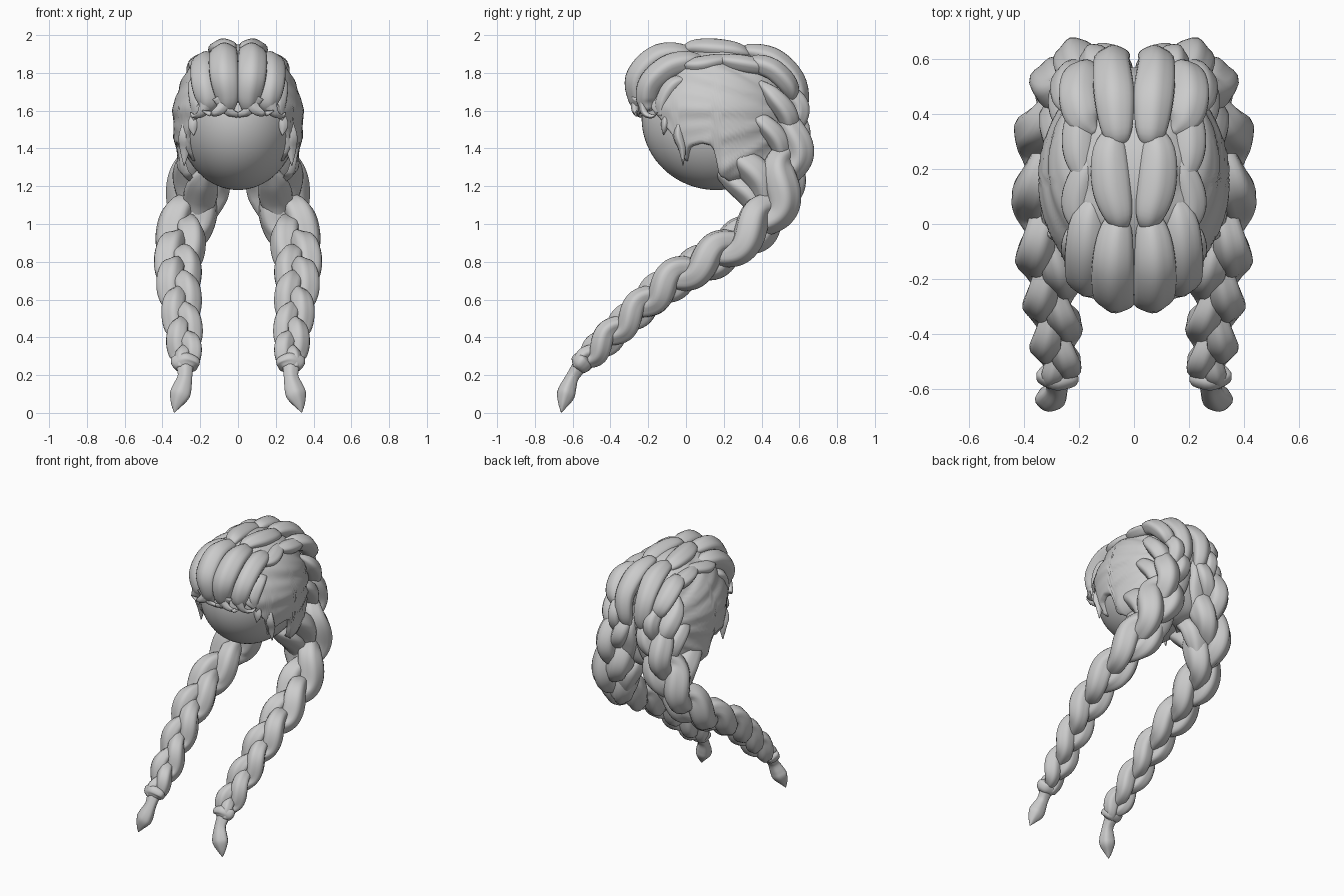
import bpy, bmesh, math
from mathutils import Vector

C = Vector((0, 0.16, 1.56))          # centre of the head


def lerp_table(table, u):
    for (a, va), (b, vb) in zip(table, table[1:]):
        if u <= b:
            return va + (vb - va) * max(0, u - a) / (b - a)
    return table[-1][1]


def sample(keys, n):
    """Smooth path through keys; each key is (x, y, z, radius)."""
    k = [Vector(p) for p in keys]
    k = [2 * k[0] - k[1]] + k + [2 * k[-1] - k[-2]]
    out = []
    for i in range(n + 1):
        u = i / n * (len(keys) - 1)
        j = min(int(u), len(keys) - 2)
        t = u - j
        a, b, c, d = k[j:j + 4]
        out.append(0.5 * (2 * b + (c - a) * t + (2 * a - 5 * b + 4 * c - d) * t ** 2
                          + (3 * b - a - 3 * c + d) * t ** 3))
    return [(p.to_3d(), max(p.w, 0.002)) for p in out]


def frame(path, i, ref):
    t = (path[min(i + 1, len(path) - 1)][0] - path[max(i - 1, 0)][0]).normalized()
    s = (ref - t * ref.dot(t)).normalized()
    return s, t.cross(s)


def tube(bm, path, ref=(1, 0, 0), flat=1.0, groove=0.045, seg=24):
    """Closed tube with shallow hair grooves."""
    rings = []
    for i, (p, r) in enumerate(path):
        s, n = frame(path, i, Vector(ref))
        ring = []
        for j in range(seg):
            a = 2 * math.pi * j / seg
            g = r * (1 + groove * math.sin(5 * a + i * 0.05) + groove * 0.6 * math.sin(3 * a + 1))
            ring.append(bm.verts.new(p + s * math.cos(a) * g + n * math.sin(a) * g * flat))
        rings.append(ring)
    for r0, r1 in zip(rings, rings[1:]):
        for j in range(seg):
            k = (j + 1) % seg
            bm.faces.new((r0[j], r0[k], r1[k], r1[j]))
    bm.faces.new(rings[0])
    bm.faces.new(rings[-1])


def finish(bm, name, mirror=True):
    bmesh.ops.recalc_face_normals(bm, faces=bm.faces)
    me = bpy.data.meshes.new(name)
    bm.to_mesh(me)
    bm.free()
    for p in me.polygons:
        p.use_smooth = True
    ob = bpy.data.objects.new(name, me)
    bpy.context.collection.objects.link(ob)
    if mirror:
        m = ob.modifiers.new("mirror", 'MIRROR')
        m.use_mirror_merge = False
    return ob


def locks(name, items, flat=0.8, n=24):
    bm = bmesh.new()
    for keys in items:
        tube(bm, sample(keys, n), flat=flat)
    return finish(bm, name)


# Smooth head
bm = bmesh.new()
bmesh.ops.create_uvsphere(bm, u_segments=64, v_segments=40, radius=1)
for v in bm.verts:
    v.co = C + Vector((v.co.x * 0.32, v.co.y * 0.395, v.co.z * 0.38))
finish(bm, "head", mirror=False)

# Swept-back hair shell with a shaped hairline (azimuth in degrees from front, edge height)
hairline = [(0, 1.64), (30, 1.62), (42, 1.55), (54, 1.46), (61, 1.31), (68, 1.40), (78, 1.42),
            (87, 1.40), (93, 1.24), (112, 1.185), (180, 1.19)]
bm = bmesh.new()
COLS, ROWS = 160, 44
grid = []
for i in range(COLS):
    a = 2 * math.pi * i / COLS
    deg = abs(math.degrees(a) if a <= math.pi else math.degrees(a) - 360)
    zh = (lerp_table(hairline, deg) - C.z) / 0.39
    end = math.acos(max(-0.97, min(0.97, zh)))
    nape = min(1, max(0, (deg - 78) / 20))            # fuller towards the nape
    col = []
    for j in range(ROWS + 1):
        th = 0.02 + (end - 0.02) * j / ROWS
        d = Vector((math.sin(th) * math.sin(a), -math.sin(th) * math.cos(a), math.cos(th)))
        f = 1 + 0.8 * nape * max(0, -d.z) ** 3
        p = Vector((d.x * 0.345 * f, d.y * 0.41 * f, d.z * 0.39))
        psi = math.atan2(p.z - 0.02, 0.5 - p.y)       # strands converge at the back
        side = min(1, abs(p.x) / 0.2)
        k = 1 + side * (0.014 * math.sin(psi * 20) + 0.008 * math.sin(psi * 43))
        if j == ROWS:
            k *= 0.93
        col.append(bm.verts.new(C + p * k))
    grid.append(col)
for i in range(COLS):
    c0, c1 = grid[i], grid[(i + 1) % COLS]
    for j in range(ROWS):
        bm.faces.new((c0[j], c0[j + 1], c1[j + 1], c1[j]))
bm.faces.new([c[0] for c in grid])
finish(bm, "hair_shell", mirror=False)

# Plaited rows over the crown
locks("crown_inner_row", [
    [(.06, .55, 1.5, .02), (.07, .60, 1.62, .055), (.08, .58, 1.76, .065), (.07, .47, 1.87, .072),
     (.06, .34, 1.91, .055), (.05, .28, 1.9, .02)],
    [(.05, .36, 1.88, .02), (.085, .27, 1.91, .06), (.08, .14, 1.925, .07), (.055, .03, 1.93, .05), (.04, -.03, 1.9, .01)],
])
locks("crown_outer_row", [
    [(.12, .56, 1.62, .01), (.18, .55, 1.72, .06), (.2, .47, 1.81, .07), (.18, .38, 1.85, .06), (.14, .33, 1.87, .01)],
    [(.14, .5, 1.81, .01), (.19, .4, 1.83, .05), (.2, .26, 1.855, .055), (.17, .12, 1.88, .01)],
    [(.13, .28, 1.88, .01), (.18, .18, 1.86, .05), (.205, .06, 1.84, .055), (.18, -.06, 1.85, .01)],
])

# Rolled fringe and its wispy ends
locks("fringe", [
    [(.04, .07, 1.88, .02), (.065, -.03, 1.90, .06), (.075, -.15, 1.88, .075), (.07, -.25, 1.78, .075),
     (.055, -.255, 1.67, .06), (.06, -.23, 1.59, .03)],
    [(.14, .12, 1.87, .01), (.165, .02, 1.86, .06), (.175, -.09, 1.83, .072), (.175, -.185, 1.75, .07),
     (.16, -.21, 1.66, .06), (.17, -.2, 1.6, .03)],
    [(.2, .04, 1.77, .01), (.215, -.06, 1.74, .045), (.21, -.12, 1.65, .045), (.22, -.13, 1.57, .02)],
], flat=0.9)
locks("fringe_wisps", [
    [(.05, -.26, 1.68, .04), (.09, -.27, 1.61, .028), (.14, -.26, 1.585, .018), (.19, -.26, 1.60, .003)],
    [(.10, -.26, 1.68, .04), (.05, -.26, 1.60, .025), (.0, -.245, 1.575, .015)],
    [(.16, -.23, 1.66, .04), (.19, -.22, 1.59, .025), (.23, -.18, 1.57, .015), (.25, -.15, 1.59, .003)],
    [(.2, -.1, 1.62, .02), (.235, -.11, 1.53, .03), (.235, -.12, 1.47, .003)],
    [(.25, -.02, 1.6, .01), (.275, -.04, 1.48, .035), (.28, -.02, 1.40, .028), (.285, -.015, 1.31, .003)],
], flat=0.7, n=14)

# Locks gathered from the sides and nape into each braid
locks("gathered_locks", [
    [(.2, .38, 1.76, .01), (.235, .46, 1.68, .06), (.215, .54, 1.57, .07), (.15, .56, 1.42, .03)],
    [(.2, .3, 1.6, .01), (.24, .4, 1.54, .06), (.23, .49, 1.44, .07), (.21, .52, 1.3, .03)],
    [(.19, .16, 1.42, .02), (.23, .29, 1.34, .085), (.24, .4, 1.23, .1), (.25, .43, 1.05, .04)],
    [(.14, .14, 1.3, .02), (.18, .25, 1.23, .075), (.2, .36, 1.13, .085), (.22, .4, .97, .03)],
    [(.06, .3, 1.3, .02), (.12, .42, 1.2, .08), (.16, .45, 1.1, .08), (.2, .43, .95, .03)],
    [(.04, .5, 1.68, .01), (.06, .56, 1.53, .06), (.08, .53, 1.38, .07), (.13, .5, 1.2, .03)],
])

# Long three-strand braid, swinging forward
spine = sample([(.09, .50, 1.78, .05), (.13, .565, 1.58, .098), (.19, .535, 1.32, .135), (.245, .455, 1.1, .14),
                (.295, .32, .94, .13), (.318, .1, .80, .118), (.312, -.1, .68, .11), (.295, -.3, .50, .096),
                (.275, -.48, .33, .085), (.28, -.575, .24, .045)], 170)
bm = bmesh.new()
phase = [0]
for (p, w), (q, _) in zip(spine, spine[1:]):          # shorter lobes where the braid is thinner
    phase.append(phase[-1] + (q - p).length * 1.1 / (w + 0.02))
for k in range(3):
    strand = []
    for i, (p, w) in enumerate(spine):
        s, n = frame(spine, i, Vector((1, 0.25, 0.25)))
        f = phase[i] + k * 2 * math.pi / 3
        strand.append((p + s * 0.46 * w * math.sin(f) + n * 0.38 * w * math.sin(2 * f),
                       w * (0.55 - 0.08 * math.cos(2 * f))))
    tube(bm, strand, groove=0.06)
finish(bm, "braid")

# Tie band and tapered tail
locks("braid_tie", [[(.272, -.53, .29, .05), (.275, -.545, .275, .075), (.28, -.565, .25, .07), (.28, -.58, .235, .04)]],
      flat=0.75, n=12)
locks("braid_tail", [[(.28, -.56, .25, .045), (.28, -.6, .19, .038), (.295, -.625, .13, .05), (.308, -.637, .09, .052),
                      (.325, -.65, .045, .03), (.337, -.66, .003, .003)]], flat=0.9)
